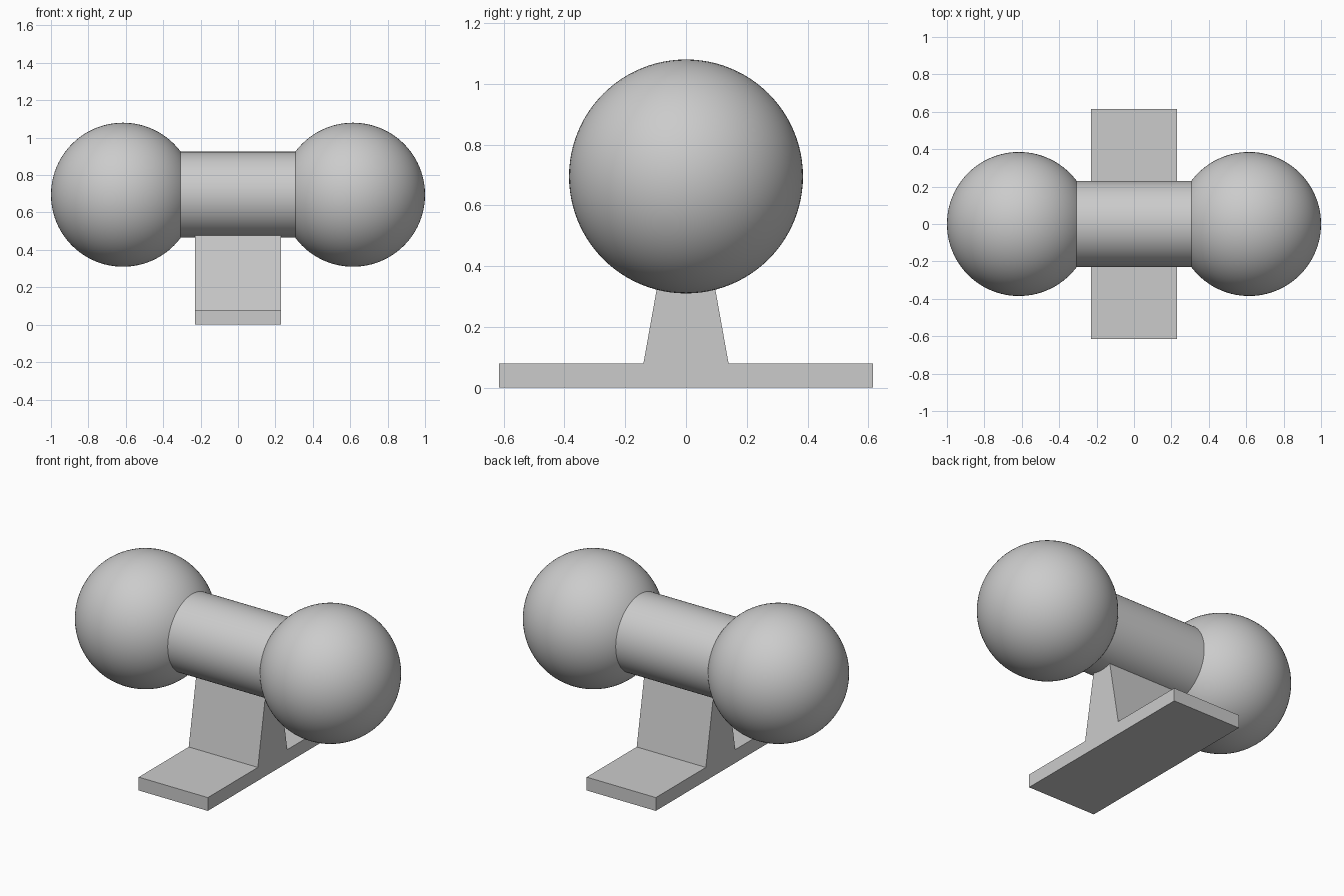
import bpy, bmesh, math
from mathutils import Matrix

if "Cube" in bpy.data.objects:
    bpy.data.objects.remove(bpy.data.objects["Cube"], do_unlink=True)

AXIS_Z = 0.695     # height of the bar axis
BALL_R, BALL_X = 0.385, 0.615
BAR_R = 0.23

grey = bpy.data.materials.new("plain grey")
grey.use_nodes = True
colour = (0.6, 0.6, 0.6, 1)
grey.diffuse_color = colour
grey.node_tree.nodes["Principled BSDF"].inputs["Base Color"].default_value = colour


def add_part(name, bm, smooth=False):
    bmesh.ops.recalc_face_normals(bm, faces=bm.faces)
    mesh = bpy.data.meshes.new(name)
    bm.to_mesh(mesh)
    bm.free()
    mesh.materials.append(grey)
    obj = bpy.data.objects.new(name, mesh)
    bpy.context.collection.objects.link(obj)
    if smooth:
        bpy.ops.object.select_all(action='DESELECT')
        obj.select_set(True)
        bpy.context.view_layer.objects.active = obj
        bpy.ops.object.shade_smooth_by_angle(angle=math.radians(30))
    return obj


# Ball at each end, poles along the bar
quarter_turn = Matrix.Rotation(math.pi / 2, 4, 'Y')
for name, side in (("left_ball", 1), ("right_ball", -1)):
    bm = bmesh.new()
    bmesh.ops.create_uvsphere(
        bm, u_segments=96, v_segments=48, radius=BALL_R,
        matrix=Matrix.Translation((side * BALL_X, 0, AXIS_Z)) @ quarter_turn)
    add_part(name, bm, smooth=True)

# Round bar, ends sunk just inside the balls
bm = bmesh.new()
bmesh.ops.create_cone(
    bm, cap_ends=True, segments=96, radius1=BAR_R, radius2=BAR_R, depth=0.64,
    matrix=Matrix.Translation((0, 0, AXIS_Z)) @ quarter_turn)
add_part("bar", bm, smooth=True)

# Stand: foot and tapered post as one extruded profile
half = [(0.615, 0), (0.615, 0.08), (0.14, 0.08), (0.064, 0.505)]
profile = half + [(-y, z) for y, z in reversed(half)]
bm = bmesh.new()
face = bm.faces.new([bm.verts.new((-BAR_R, y, z)) for y, z in profile])
ext = bmesh.ops.extrude_face_region(bm, geom=[face])
moved = [v for v in ext["geom"] if isinstance(v, bmesh.types.BMVert)]
bmesh.ops.translate(bm, verts=moved, vec=(2 * BAR_R, 0, 0))
add_part("stand", bm)
